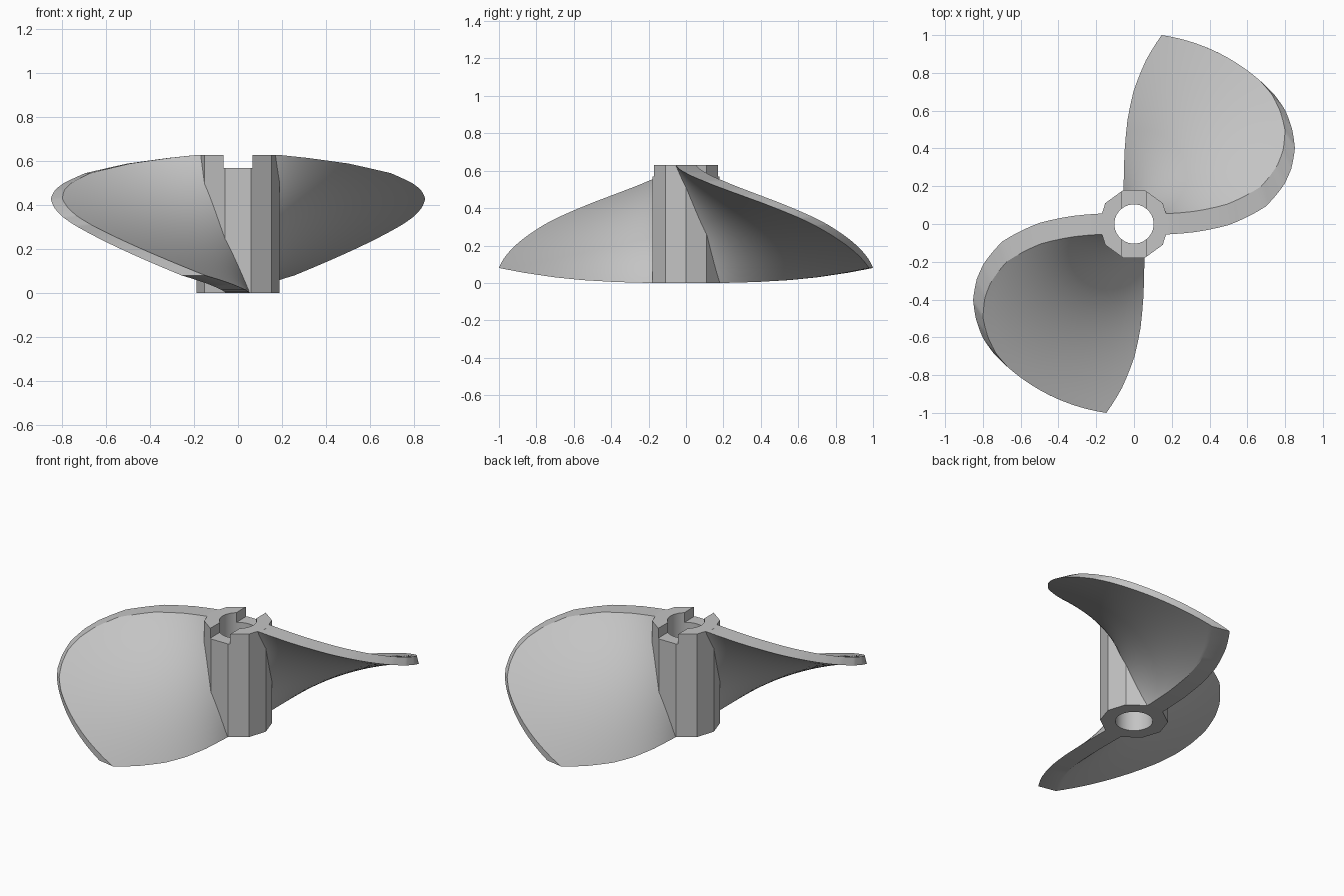
import bpy, bmesh
from math import pi, cos, sin

if "Cube" in bpy.data.objects:
    bpy.data.objects.remove(bpy.data.objects["Cube"], do_unlink=True)

HEIGHT = 0.63
HALF_THICK = 0.055
INNER = 0.13      # blade root, buried in the hub wall
COLUMNS = 14      # radial divisions of a blade

grey = bpy.data.materials.new("plain grey")
grey.use_nodes = True
grey.diffuse_color = (0.55, 0.55, 0.55, 1)
grey.node_tree.nodes["Principled BSDF"].inputs["Base Color"].default_value = (0.55, 0.55, 0.55, 1)

# Blade reach at each height
REACH = [(0, .2), (.005, .38), (.015, .55), (.03, .7), (.055, .87), (.08, 1.009),
         (.31, 1.009), (.35, 1.0), (.39, .975), (.43, .94), (.47, .88), (.5, .82),
         (.546, .7), (.59, .5), (.615, .32), (HEIGHT, .18)]


def levels():
    """Height and reach of every slice, with the outline points kept."""
    out = [REACH[0]]
    for (z0, r0), (z1, r1) in zip(REACH, REACH[1:]):
        n = max(2, round((z1 - z0) / 0.008))
        out += [(z0 + (z1 - z0) * i / n, r0 + (r1 - r0) * i / n) for i in range(1, n + 1)]
    return out


def finish(obj):
    obj.data.materials.clear()
    obj.data.materials.append(grey)
    bpy.ops.object.select_all(action='DESELECT')
    obj.select_set(True)
    bpy.context.view_layer.objects.active = obj
    bpy.ops.object.shade_smooth_by_angle(angle=pi / 6)


def blade(name, turn):
    """A straight bar twisted a quarter turn as it rises, trimmed to the reach."""
    bm = bmesh.new()
    rings = []
    for z, reach in levels():
        a = turn + pi / 2 * (1 - z / HEIGHT)
        steps = [INNER + (reach - INNER) * i / COLUMNS for i in range(COLUMNS + 1)]
        section = [(s, -HALF_THICK) for s in steps] + [(s, HALF_THICK) for s in reversed(steps)]
        rings.append([bm.verts.new((s * cos(a) - w * sin(a), s * sin(a) + w * cos(a), z))
                      for s, w in section])
    for low, high in zip(rings, rings[1:]):
        for i in range(len(low)):
            j = (i + 1) % len(low)
            bm.faces.new((low[i], low[j], high[j], high[i]))
    bm.faces.new(rings[0][::-1])
    bm.faces.new(rings[-1])
    bmesh.ops.recalc_face_normals(bm, faces=bm.faces)
    mesh = bpy.data.meshes.new(name)
    bm.to_mesh(mesh)
    bm.free()
    obj = bpy.data.objects.new(name, mesh)
    bpy.context.collection.objects.link(obj)
    finish(obj)


def cut(target, cutter):
    mod = target.modifiers.new("cut", 'BOOLEAN')
    mod.operation, mod.solver, mod.object = 'DIFFERENCE', 'EXACT', cutter
    bpy.context.view_layer.objects.active = target
    bpy.ops.object.modifier_apply(modifier=mod.name)
    bpy.data.objects.remove(cutter, do_unlink=True)


# Ten-sided hub with a corner on the x axis
bpy.ops.mesh.primitive_cylinder_add(vertices=10, radius=0.188, depth=HEIGHT,
                                    location=(0, 0, HEIGHT / 2), rotation=(0, 0, pi / 2))
hub = bpy.context.object
hub.name = "hub"
bpy.ops.object.transform_apply(location=True, rotation=True, scale=True)

# Shaft bore
bpy.ops.mesh.primitive_cylinder_add(vertices=40, radius=0.104, depth=2)
cut(hub, bpy.context.object)

# Drive slot across the top, front to back
bpy.ops.mesh.primitive_cube_add(size=1, location=(0, 0, 0.67))
slot = bpy.context.object
slot.scale = (0.134, 1, 0.2)
bpy.context.view_layer.update()
cut(hub, slot)
finish(hub)

# Two opposite blades
blade("back_blade", 0)
blade("front_blade", pi)
